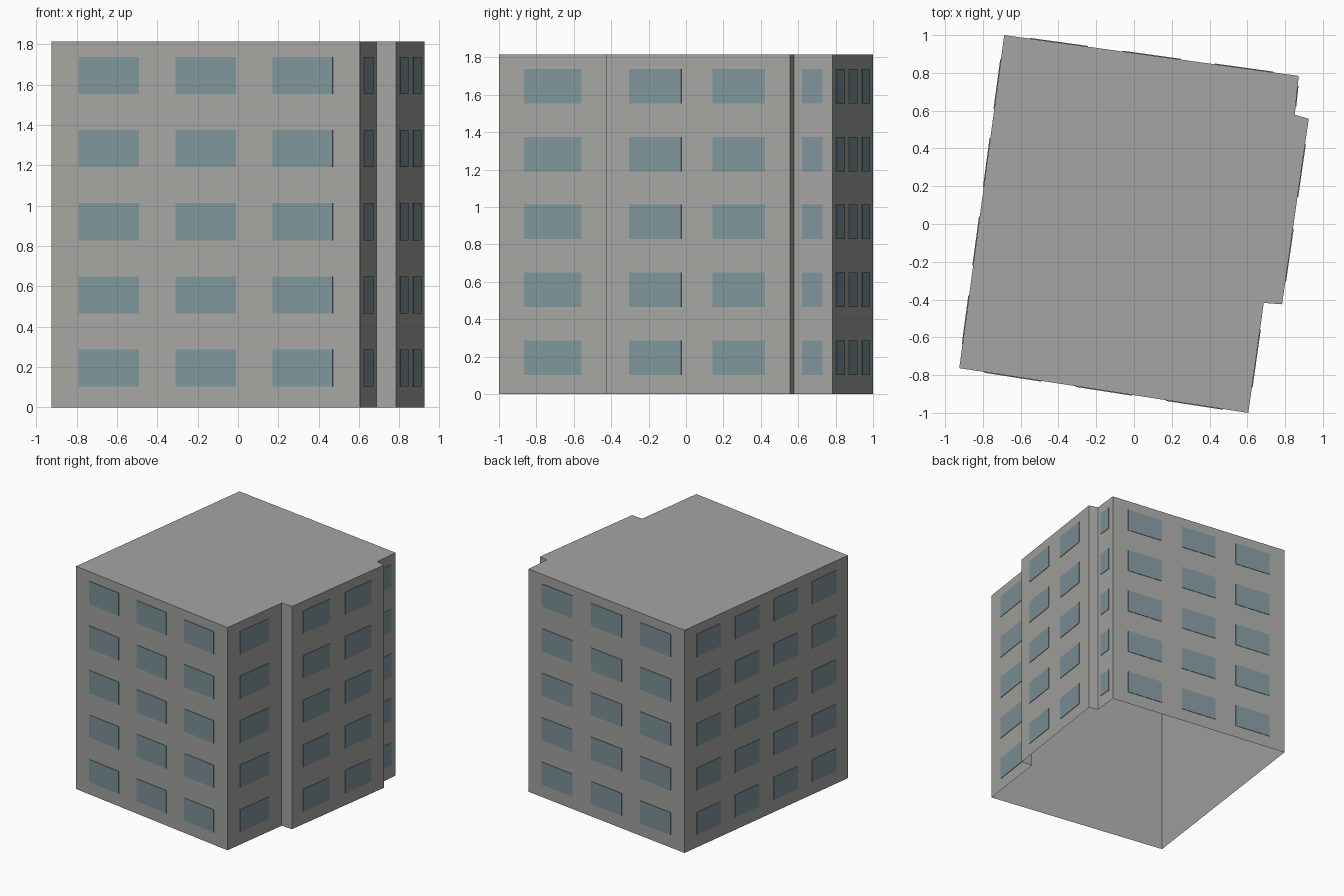
import bpy
import bmesh
from mathutils import Vector

cube = bpy.data.objects.get("Cube")
if cube:
    bpy.data.objects.remove(cube, do_unlink=True)

HEIGHT = 1.815
FLOORS = 5
STOREY = HEIGHT / FLOORS
SILL, HEAD = 0.102, 0.286
PLATE = 0.004


def make_material(name, rgb):
    mat = bpy.data.materials.new(name)
    mat.use_nodes = True
    mat.diffuse_color = (*rgb, 1)
    mat.node_tree.nodes["Principled BSDF"].inputs["Base Color"].default_value = (*rgb, 1)
    return mat


def make_object(name, bm, mat):
    mesh = bpy.data.meshes.new(name)
    bm.to_mesh(mesh)
    bm.free()
    mesh.materials.append(mat)
    obj = bpy.data.objects.new(name, mesh)
    bpy.context.collection.objects.link(obj)
    return obj


concrete = make_material("grey concrete", (0.375, 0.38, 0.36))
glass = make_material("blue grey glass", (0.21, 0.30, 0.325))

# Footprint corners, counter-clockwise from the front right corner
A, B = Vector((-0.925, -0.763)), Vector((0.605, -1.0))
C, D = Vector((0.687, -0.418)), Vector((0.784, -0.425))
E, F = Vector((0.925, 0.557)), Vector((0.851, 0.578))
G, H = Vector((0.872, 0.784)), Vector((-0.687, 1.0))
outline = [A, B, C, D, E, F, G, H]

# Building shell: walls and flat roof, open underneath
bm = bmesh.new()
base = [bm.verts.new((p.x, p.y, 0)) for p in outline]
top = [bm.verts.new((p.x, p.y, HEIGHT)) for p in outline]
for i in range(len(outline)):
    j = (i + 1) % len(outline)
    bm.faces.new((base[i], base[j], top[j], top[i]))
bm.faces.new(top)
make_object("building_shell", bm, concrete)


# Window plates: one row of columns per storey, placed by fraction along a wall
def add_windows(name, start, end, centres, width):
    along = end - start
    out = Vector((along.y, -along.x)).normalized() * PLATE
    bm = bmesh.new()
    for floor in range(FLOORS):
        z0, z1 = floor * STOREY + SILL, floor * STOREY + HEAD
        for c in centres:
            p = start + along * (c - width / 2)
            q = start + along * (c + width / 2)
            ring = [bm.verts.new((v.x, v.y, z)) for v, z in ((p, z0), (q, z0), (q, z1), (p, z1))]
            front = [bm.verts.new(v.co + out.to_3d()) for v in ring]
            bm.faces.new(front)
            for k in range(4):
                n = (k + 1) % 4
                bm.faces.new((ring[k], ring[n], front[n], front[k]))
    make_object(name, bm, glass)


three = (0.186, 0.5, 0.814)
add_windows("front_windows", A, B, three, 0.196)
add_windows("back_windows", G, H, three, 0.196)
add_windows("left_front_windows", B, C, (0.495,), 0.53)
add_windows("left_bay_windows", D, E, (0.265, 0.72), 0.285)
add_windows("left_back_windows", F, G, (0.475,), 0.53)
add_windows("right_windows", H, A, (0.147, 0.383, 0.619, 0.855), 0.147)
